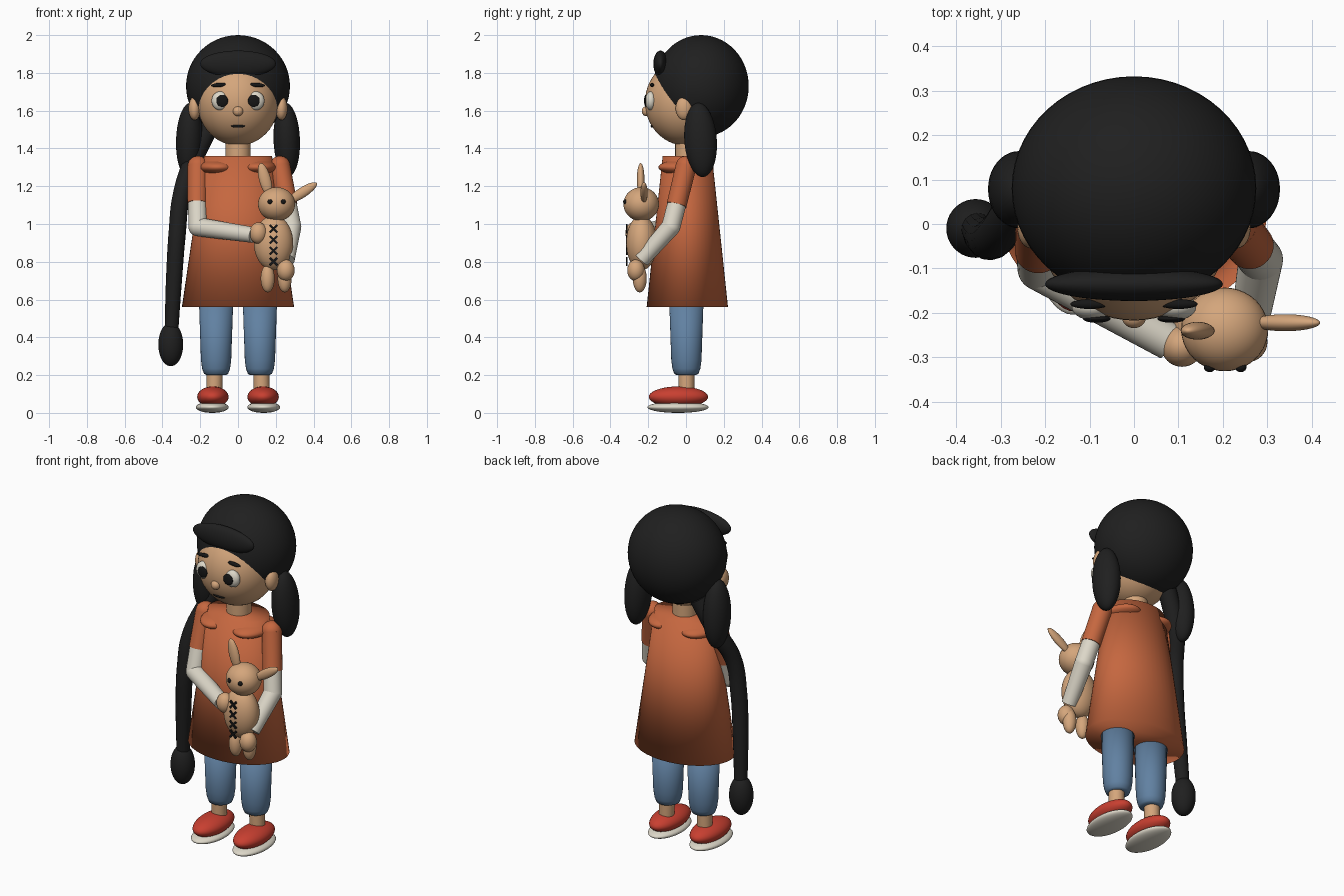
import bpy, bmesh, math
from mathutils import Vector, Matrix

if "Cube" in bpy.data.objects:
    bpy.data.objects.remove(bpy.data.objects["Cube"])


def mat(name, rgb):
    m = bpy.data.materials.new(name)
    m.diffuse_color = (*rgb, 1)
    m.use_nodes = True
    m.node_tree.nodes["Principled BSDF"].inputs["Base Color"].default_value = m.diffuse_color
    return m


SKIN = mat("skin tan", (0.66, 0.38, 0.20))
HAIR = mat("hair black", (0.014, 0.014, 0.014))
ORANGE = mat("dress orange", (0.56, 0.135, 0.05))
WHITE = mat("off white", (0.72, 0.68, 0.58))
BLUE = mat("trouser blue", (0.12, 0.22, 0.36))
RED = mat("shoe red", (0.58, 0.05, 0.03))
DARK = mat("detail dark", (0.008, 0.008, 0.008))


def finish(bm, name, material, smooth=True):
    me = bpy.data.meshes.new(name)
    bmesh.ops.recalc_face_normals(bm, faces=bm.faces[:])
    bm.to_mesh(me)
    bm.free()
    me.materials.append(material)
    for p in me.polygons:
        p.use_smooth = smooth
    ob = bpy.data.objects.new(name, me)
    bpy.context.collection.objects.link(ob)
    return ob


def ball(name, c, r, material, tilt_x=0, tilt_y=0, seg=40):
    """Ellipsoid with radii r, tilted in degrees about x and y."""
    bm = bmesh.new()
    bmesh.ops.create_uvsphere(bm, u_segments=seg, v_segments=seg // 2, radius=1)
    m = (Matrix.Translation(c) @ Matrix.Rotation(math.radians(tilt_y), 4, 'Y')
         @ Matrix.Rotation(math.radians(tilt_x), 4, 'X') @ Matrix.Diagonal((*r, 1)))
    bm.transform(m)
    return finish(bm, name, material)


def rod(name, p, q, r1, r2, material, round_ends=""):
    """Tapered rod from p to q, with round ends at 'p' and/or 'q'."""
    p, q = Vector(p), Vector(q)
    d = q - p
    bm = bmesh.new()
    m = Matrix.Translation((p + q) / 2) @ d.to_track_quat('Z', 'Y').to_matrix().to_4x4()
    bmesh.ops.create_cone(bm, cap_ends=True, segments=32, radius1=r1, radius2=r2,
                          depth=d.length, matrix=m)
    for key, pt, r in (("p", p, r1), ("q", q, r2)):
        if key in round_ends:
            bmesh.ops.create_uvsphere(bm, u_segments=32, v_segments=16, radius=r,
                                      matrix=Matrix.Translation(pt))
    ob = finish(bm, name, material)
    ob.data.set_sharp_from_angle(angle=math.radians(40))
    return ob


def lathe(name, c, profile, material, sy=1.0):
    """Closed surface of revolution about z from (radius, z) pairs."""
    bm = bmesh.new()
    n, rings = 48, []
    for r, z in profile:
        rings.append([bm.verts.new((c[0] + r * math.cos(2 * math.pi * i / n),
                                    c[1] + r * sy * math.sin(2 * math.pi * i / n), z))
                      for i in range(n)])
    for a, b in zip(rings, rings[1:]):
        for i in range(n):
            bm.faces.new((a[i], a[(i + 1) % n], b[(i + 1) % n], b[i]))
    bm.faces.new(rings[0])
    bm.faces.new(rings[-1])
    return finish(bm, name, material)


# Head and hair
ball("head", (0, 0, 1.645), (0.215, 0.217, 0.23), SKIN, seg=56)
ball("hair_cap", (0, 0.08, 1.73), (0.275, 0.252, 0.27), HAIR, seg=56)
ball("fringe", (0, -0.135, 1.848), (0.2, 0.038, 0.07), HAIR)
ball("nose", (0, -0.21, 1.597), (0.027, 0.024, 0.026), SKIN)
ball("mouth", (0, -0.178, 1.518), (0.038, 0.009, 0.008), DARK)
rod("neck", (0, 0.01, 1.33), (0, 0.01, 1.47), 0.067, 0.067, SKIN)

for s, side in ((-1, "left"), (1, "right")):
    # Face details
    ball(f"ear_{side}", (s * 0.23, -0.01, 1.612), (0.032, 0.045, 0.062), SKIN)
    ball(f"eye_{side}", (s * 0.094, -0.186, 1.652), (0.046, 0.03, 0.05), WHITE)
    ball(f"pupil_{side}", (s * 0.084, -0.213, 1.652), (0.031, 0.009, 0.032), DARK)
    ball(f"brow_{side}", (s * 0.1, -0.18, 1.736), (0.043, 0.011, 0.011), DARK, tilt_y=s * 4)
    # Pigtails
    ball(f"pigtail_{side}", (s * 0.258, 0.077, 1.445), (0.07, 0.086, 0.197), HAIR,
         tilt_x=4, tilt_y=-s * 2)
    # Collar
    ball(f"collar_{side}", (s * 0.105, 0.0, 1.3), (0.1, 0.146, 0.042), ORANGE)
    # Trousers, ankles and shoes
    lathe(f"trouser_leg_{side}", (s * 0.116, 0.002),
          [(0.05, 0.2), (0.064, 0.207), (0.074, 0.235), (0.08, 0.28), (0.091, 0.6)], BLUE)
    rod(f"ankle_{side}", (s * 0.126, 0.002, 0.09), (s * 0.123, 0.002, 0.24), 0.042, 0.043, SKIN)
    ball(f"shoe_{side}", (s * 0.133, -0.04, 0.085), (0.083, 0.157, 0.055), RED)
    ball(f"sole_{side}", (s * 0.136, -0.042, 0.03), (0.087, 0.162, 0.03), WHITE)

# Long braid and its tassel
cu = bpy.data.curves.new("braid", 'CURVE')
cu.dimensions = '3D'
cu.bevel_depth = 1.0
cu.bevel_resolution = 6
cu.use_fill_caps = True
path = [(-0.15, 0.1, 1.52, 0.05), (-0.24, 0.06, 1.33, 0.05), (-0.3, -0.015, 1.15, 0.046),
        (-0.322, -0.035, 0.95, 0.046), (-0.338, -0.028, 0.72, 0.043), (-0.353, -0.01, 0.42, 0.036)]
sp = cu.splines.new('BEZIER')
sp.bezier_points.add(len(path) - 1)
for bp, (x, y, z, r) in zip(sp.bezier_points, path):
    bp.co = (x, y, z)
    bp.radius = r
    bp.handle_left_type = bp.handle_right_type = 'AUTO'
sp.use_smooth = True
cu.materials.append(HAIR)
bpy.context.collection.objects.link(bpy.data.objects.new("braid", cu))
ball("braid_tassel", (-0.356, -0.01, 0.362), (0.066, 0.066, 0.115), HAIR)

# Dress
lathe("dress", (0, 0.007), [(0.297, 0.56), (0.18, 1.36)], ORANGE, sy=0.725)

# Arms: shoulder, sleeve end, elbow, wrist, hand centre
arms = {
    "left": [(-0.212, 0.0, 1.305), (-0.215, -0.06, 1.11), (-0.212, -0.1, 0.985),
             (0.08, -0.265, 0.942), (0.108, -0.275, 0.952)],
    "right": [(0.222, 0.0, 1.305), (0.262, -0.05, 1.1), (0.285, -0.08, 0.985),
              (0.258, -0.235, 0.81), (0.253, -0.265, 0.755)],
}
for side, (sh, cuff, el, wr, hand) in arms.items():
    rod(f"sleeve_{side}", sh, cuff, 0.055, 0.053, ORANGE, "p")
    rod(f"upper_arm_{side}", cuff, el, 0.05, 0.05, WHITE, "q")
    rod(f"forearm_{side}", el, wr, 0.05, 0.042, WHITE)
    ball(f"hand_{side}", hand, (0.047, 0.046, 0.057), SKIN)

# Toy rabbit
ball("rabbit_body", (0.188, -0.235, 0.9), (0.104, 0.082, 0.145), SKIN)
ball("rabbit_head", (0.204, -0.237, 1.105), (0.098, 0.094, 0.09), SKIN)
ball("rabbit_ear_left", (0.143, -0.24, 1.235), (0.031, 0.02, 0.09), SKIN, tilt_y=-15)
ball("rabbit_ear_right", (0.34, -0.222, 1.166), (0.027, 0.019, 0.092), SKIN, tilt_y=57)
for x, side in ((0.157, "left"), (0.247, "right")):
    ball(f"rabbit_leg_{side}", (x, -0.245, 0.712), (0.037, 0.037, 0.074), SKIN)
for x, side in ((0.17, "left"), (0.24, "right")):
    ball(f"rabbit_eye_{side}", (x, -0.322, 1.118), (0.013, 0.011, 0.013), DARK)

# Cross stitches down the rabbit's belly
bm = bmesh.new()
for k in range(4):
    for a in (-45, 45):
        bmesh.ops.create_cube(bm, size=1, matrix=Matrix.Translation((0.188, -0.314, 0.975 - 0.058 * k))
                              @ Matrix.Rotation(math.radians(a), 4, 'Y')
                              @ Matrix.Diagonal((0.056, 0.009, 0.012, 1)))
finish(bm, "belly_stitches", DARK, smooth=False)
